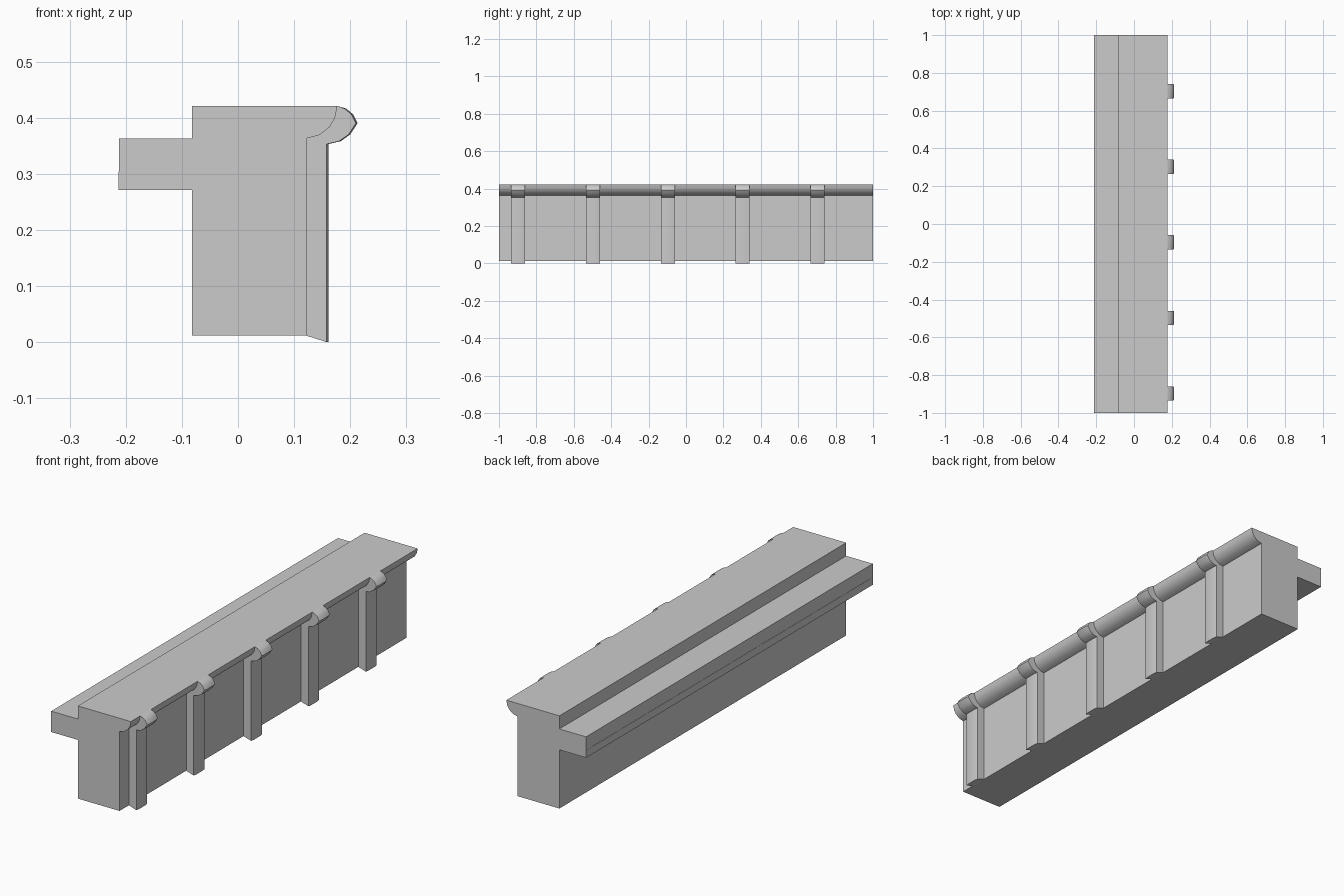
import bpy, bmesh, math

if "Cube" in bpy.data.objects:
    bpy.data.objects.remove(bpy.data.objects["Cube"])


def loft(name, sections):
    """Skin a row of matching closed sections and cap both ends."""
    bm = bmesh.new()
    rings = [[bm.verts.new(p) for p in s] for s in sections]
    n = len(rings[0])
    for a, b in zip(rings, rings[1:]):
        for i in range(n):
            j = (i + 1) % n
            bm.faces.new((a[i], a[j], b[j], b[i]))
    bm.faces.new(rings[0])
    bm.faces.new(rings[-1])
    bmesh.ops.recalc_face_normals(bm, faces=bm.faces)
    mesh = bpy.data.meshes.new(name)
    bm.to_mesh(mesh)
    bm.free()
    ob = bpy.data.objects.new(name, mesh)
    bpy.context.collection.objects.link(ob)
    bpy.ops.object.select_all(action='DESELECT')
    ob.select_set(True)
    bpy.context.view_layer.objects.active = ob
    bpy.ops.object.shade_smooth_by_angle(angle=math.radians(35))
    return ob


# Beam with rear ledge and rounded front cornice
beam = [(-0.082, 0.012), (0.122, 0.012), (0.122, 0.363), (0.145, 0.369),
        (0.163, 0.383), (0.173, 0.400), (0.177, 0.421), (-0.082, 0.421),
        (-0.082, 0.363), (-0.212, 0.363), (-0.212, 0.304), (-0.213, 0.304),
        (-0.213, 0.271), (-0.082, 0.271)]
loft("beam", [[(x, y, z) for x, z in beam] for y in (-1, 1)])

# Ribs with rounded caps that wrap over the cornice
inner = [(0.177, 0.421), (0.170, 0.415), (0.117, 0.375), (0.117, 0.013)]
outer = [(0.161, 0.000), (0.161, 0.353), (0.183, 0.358), (0.200, 0.370),
         (0.213, 0.390), (0.205, 0.406), (0.193, 0.416)]
# (offset across the width, how far the front face is drawn back)
stations = [(-0.0375, 0.003), (-0.022, 0), (0.022, 0), (0.0375, 0.003)]
for k in range(5):
    yc = -0.897 + 0.4 * k
    loft(f"rib_{k + 1}",
         [[(x, yc + dy, z) for x, z in inner] +
          [(x - back, yc + dy, z) for x, z in outer]
          for dy, back in stations])
